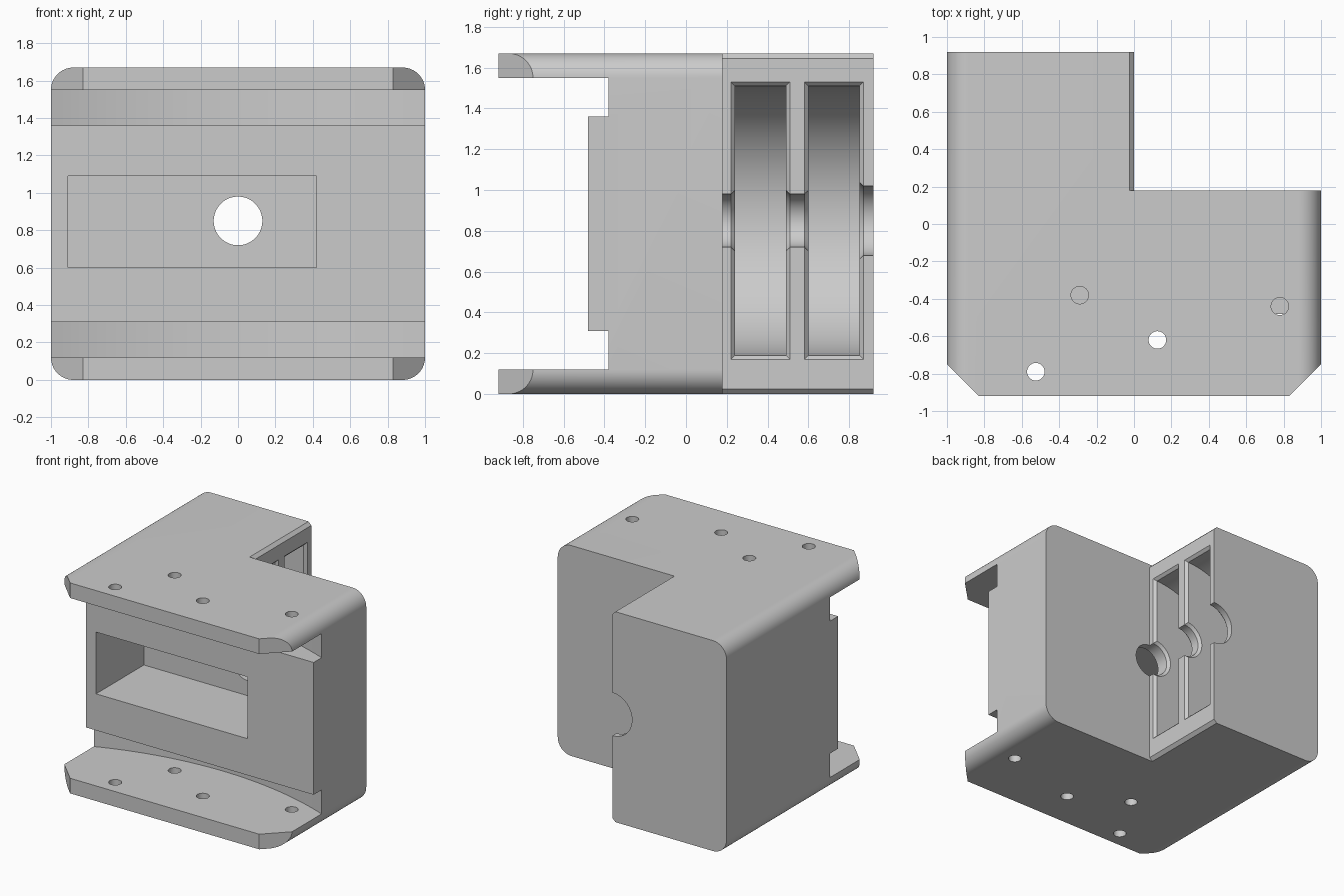
import bpy, bmesh, math
from mathutils import Vector

cube = bpy.data.objects.get("Cube")
if cube:
    bpy.data.objects.remove(cube, do_unlink=True)

H = 1.67          # total height
DEPTH = 0.92      # half depth
AXLE_Z = 0.85     # height of the bore axis

grey = bpy.data.materials.new("light grey")
grey.use_nodes = True
COLOUR = (0.6, 0.6, 0.6, 1)
grey.diffuse_color = COLOUR
grey.node_tree.nodes["Principled BSDF"].inputs["Base Color"].default_value = COLOUR


def make_object(name, bm):
    bmesh.ops.recalc_face_normals(bm, faces=bm.faces)
    mesh = bpy.data.meshes.new(name)
    bm.to_mesh(mesh)
    bm.free()
    mesh.materials.append(grey)
    obj = bpy.data.objects.new(name, mesh)
    bpy.context.collection.objects.link(obj)
    return obj


def prism(name, points, axis, low, high):
    """Extrude a 2D outline along y (points are x, z) or z (points are x, y)."""
    bm = bmesh.new()
    place = (lambda u, v: (u, low, v)) if axis == "y" else (lambda u, v: (u, v, low))
    face = bm.faces.new([bm.verts.new(place(u, v)) for u, v in points])
    result = bmesh.ops.extrude_face_region(bm, geom=[face])
    shift = Vector((0, high - low, 0)) if axis == "y" else Vector((0, 0, high - low))
    verts = [e for e in result["geom"] if isinstance(e, bmesh.types.BMVert)]
    bmesh.ops.translate(bm, verts=verts, vec=shift)
    return make_object(name, bm)


def rectangle(u0, u1, v0, v1):
    return [(u0, v0), (u1, v0), (u1, v1), (u0, v1)]


def circle(x, y, r, steps=32):
    return [(x + r * math.cos(math.tau * i / steps), y + r * math.sin(math.tau * i / steps))
            for i in range(steps)]


def revolve(name, profile, steps=96):
    """Turn a (y, radius) profile around the bore axis."""
    bm = bmesh.new()
    rings = []
    for y, r in profile:
        rings.append([bm.verts.new((x, y, z)) for x, z in circle(0, AXLE_Z, r, steps)])
    for a, b in zip(rings, rings[1:]):
        for i in range(steps):
            j = (i + 1) % steps
            bm.faces.new((a[i], a[j], b[j], b[i]))
    bm.faces.new(rings[0])
    bm.faces.new(rings[-1])
    return make_object(name, bm)


def cut(target, cutter):
    cutter.hide_render = True
    mod = target.modifiers.new("cut", "BOOLEAN")
    mod.operation = "DIFFERENCE"
    mod.solver = "EXACT"
    mod.object = cutter
    bpy.context.view_layer.objects.active = target
    bpy.ops.object.modifier_apply(modifier=mod.name)
    bpy.data.objects.remove(cutter, do_unlink=True)


# Housing block with rounded long edges
R, STEPS = 0.12, 16
outline = []
for quarter, (cx, cz) in enumerate([(1 - R, H - R), (R - 1, H - R), (R - 1, R), (1 - R, R)]):
    for i in range(STEPS + 1):
        a = math.pi / 2 * (quarter + i / STEPS)
        outline.append((cx + R * math.cos(a), cz + R * math.sin(a)))
housing = prism("housing", outline, "y", -DEPTH, DEPTH)

# Rear corner notch, with bevelled top and bottom edges on the wing side
c = 0.025
cut(housing, prism("rear_notch", [(-c - 0.1, -0.1), (0, c), (0, H - c), (-c - 0.1, H + 0.1),
                                  (1.2, H + 0.1), (1.2, -0.1)], "y", 0.18, 1.2))

# Chamfered front corners of the flanges
for s in (-1, 1):
    cut(housing, prism("corner_cut", [(s * 1.1, -0.65), (s * 0.73, -1.02), (s * 1.1, -1.02)],
                       "z", -0.1, H + 0.1))

# Recessed front between the flanges
cut(housing, prism("front_recess", rectangle(-1.1, 1.1, 0.2, 1.47), "y", -1.1, -0.48))

# Curved slots behind each flange
SAG = 0.19
radius = (1 + SAG ** 2) / (2 * SAG)
half = math.asin(1 / radius)
arc = [(1.1, -1.1), (1.1, -0.38)]
for i in range(33):
    a = half * (1 - i / 16)
    arc.append((radius * math.sin(a), -0.38 + SAG - radius * (1 - math.cos(a))))
arc += [(-1.1, -0.38), (-1.1, -1.1)]
for low, high in ((0.12, 0.31), (1.36, 1.55)):
    cut(housing, prism("flange_slot", arc, "z", low, high))

# Rectangular front pocket
cut(housing, prism("front_pocket", rectangle(-0.91, 0.42, 0.6, 1.09), "y", -0.7, 0.12))

# Bore and two round disc chambers
e = 0.02
chambers = [(0.24, 0.49), (0.60, 0.85)]
profile = [(0.0, 0.13)]
for (y0, y1), r0, r1 in zip(chambers, (0.13, 0.13), (0.13, 0.17)):
    profile += [(y0 - e, r0), (y0, r0 + e), (y0, 0.66), (y1, 0.66), (y1, r1 + e), (y1 + e, r1)]
profile.append((1.1, 0.17))
cut(housing, revolve("bore", profile))

# Bevelled mouths of the disc chambers
for y0, y1 in chambers:
    bm = bmesh.new()
    rings = []
    for x, g in ((-e, 0), (e, 2 * e)):
        z0, z1 = AXLE_Z - 0.66 - g, AXLE_Z + 0.66 + g
        rings.append([bm.verts.new((x, y, z)) for y, z in rectangle(y0 - g, y1 + g, z0, z1)])
    for i in range(4):
        j = (i + 1) % 4
        bm.faces.new((rings[0][i], rings[0][j], rings[1][j], rings[1][i]))
    for ring in rings:
        bm.faces.new(ring)
    cut(housing, make_object("chamber_mouth", bm))

# Screw holes through both flanges
for x, y in ((-0.29, -0.38), (0.78, -0.44), (0.125, -0.62), (-0.525, -0.79)):
    for low, high in ((-0.1, 0.2), (1.45, H + 0.1)):
        cut(housing, prism("screw_hole", circle(x, y, 0.047), "z", low, high))

# Smooth curves, crisp edges
bpy.ops.object.select_all(action="DESELECT")
housing.select_set(True)
bpy.context.view_layer.objects.active = housing
bpy.ops.object.shade_smooth_by_angle(angle=math.radians(25))
